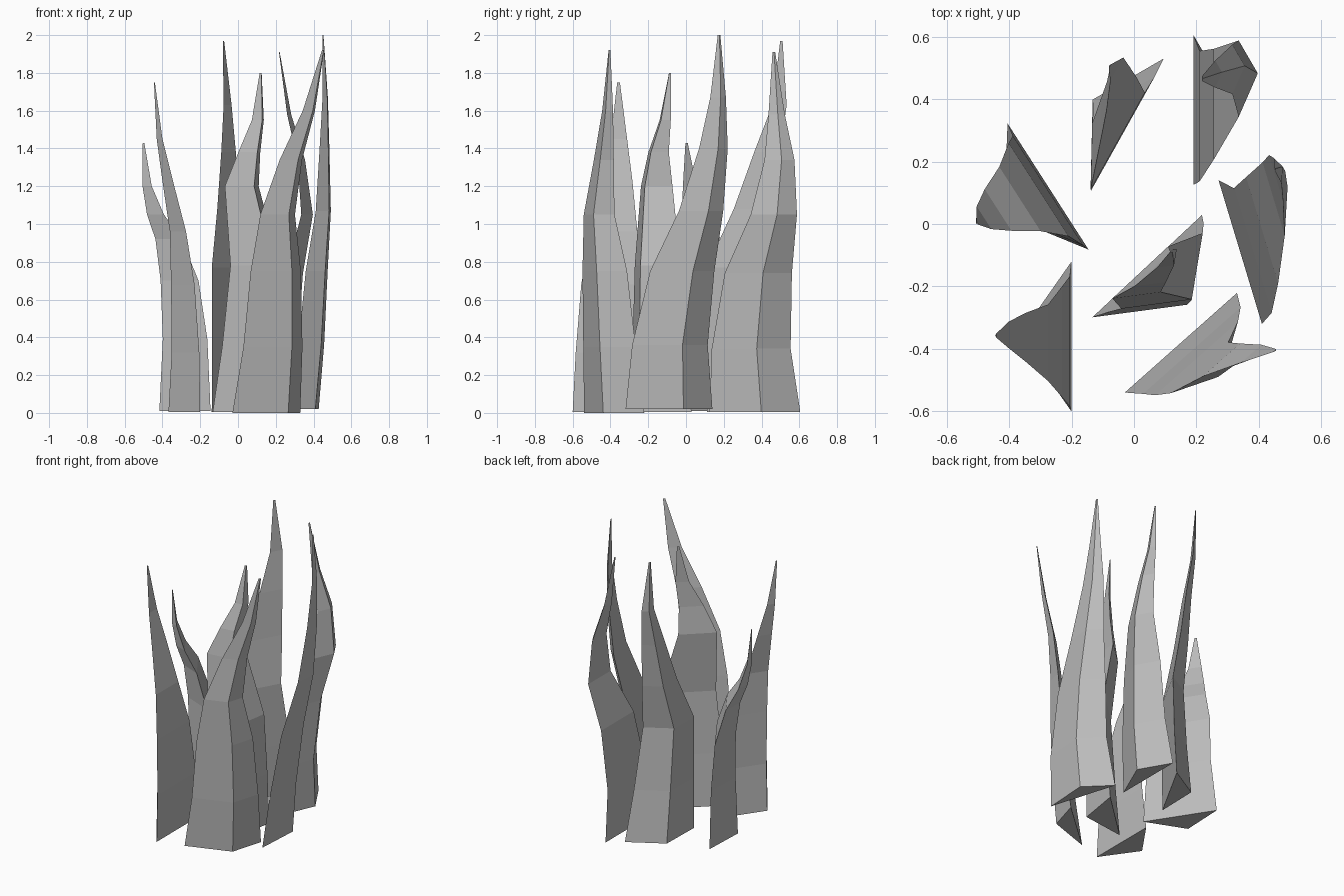
import bpy
import bmesh
import math
from mathutils import Vector

default_cube = bpy.data.objects.get("Cube")
if default_cube:
    bpy.data.objects.remove(default_cube, do_unlink=True)

# One plain grey for every blade
grey = bpy.data.materials.new("stone grey")
grey.use_nodes = True
colour = (0.5, 0.5, 0.5, 1)
grey.diffuse_color = colour
grey.node_tree.nodes["Principled BSDF"].inputs["Base Color"].default_value = colour

BASE_WIDTH = 0.48
TAPER = (1, 0.87, 0.74, 0.51, 0.33, 0.18, 0.03)


def build_blade(name, heading, depth, skew, path):
    """Loft a tapering triangular section along the middle of the flat face.

    heading: direction of the flat face in degrees; the ridge lies to its right.
    depth, skew: ridge position relative to the section's width.
    path: (x, y, z) for each ring, from the foot to the tip.
    """
    angle = math.radians(heading)
    along = Vector((math.cos(angle), math.sin(angle), 0))
    outward = Vector((along.y, -along.x, 0))
    bm = bmesh.new()
    rings = []
    for point, taper in zip(path, TAPER):
        middle, width = Vector(point), BASE_WIDTH * taper
        corners = (
            middle - along * width / 2,
            middle + (outward * depth + along * skew) * width,
            middle + along * width / 2,
        )
        rings.append([bm.verts.new(corner) for corner in corners])
    # Side walls between neighbouring rings
    for lower, upper in zip(rings, rings[1:]):
        for i in range(len(lower)):
            j = (i + 1) % len(lower)
            bm.faces.new((lower[i], lower[j], upper[j], upper[i]))
    # Foot and tip caps
    bm.faces.new(reversed(rings[0]))
    bm.faces.new(rings[-1])
    bmesh.ops.recalc_face_normals(bm, faces=bm.faces)
    mesh = bpy.data.meshes.new(name)
    bm.to_mesh(mesh)
    bm.free()
    mesh.materials.append(grey)
    blade = bpy.data.objects.new(name, mesh)
    bpy.context.collection.objects.link(blade)
    return blade


# Short blade curling outward on the right side
build_blade("right_blade", -57.3, 0.35, 0, [
    (-.275, .12, .01), (-.275, .107, .39), (-.305, .11, .7), (-.365, .08, .92),
    (-.435, .045, 1.05), (-.48, .02, 1.2), (-.5, .003, 1.43)])

# Blade at the front right corner
build_blade("front_right_blade", -90, 0.35, 0, [
    (-.2, -.36, .005), (-.205, -.375, .32), (-.23, -.377, .68), (-.275, -.38, .96),
    (-.345, -.363, 1.23), (-.4, -.355, 1.45), (-.44, -.357, 1.75)])

# Tall blade at the back
build_blade("back_blade", -119.2, 0.28, -0.03, [
    (-.022, .32, .005), (-.035, .29, .35), (-.052, .265, .77), (-.05, .36, 1.08),
    (-.05, .43, 1.38), (-.055, .495, 1.63), (-.077, .505, 1.97)])

# Bowed blade at the back left corner
build_blade("back_left_blade", 90, 0.25, 0.07, [
    (.19, .365, .005), (.21, .345, .34), (.255, .383, .74), (.335, .465, 1.05),
    (.315, .495, 1.34), (.26, .48, 1.58), (.217, .465, 1.91)])

# Tallest blade on the left side
build_blade("left_blade", 106.8, 0.22, 0.1, [
    (.34, -.09, .02), (.38, -.085, .36), (.41, -.02, .75), (.447, .08, 1.07),
    (.455, .145, 1.4), (.46, .17, 1.67), (.45, .175, 2)])

# Wavy blade in the middle
build_blade("centre_blade", 43, 0.37, 0.02, [
    (.042, -.135, .005), (.07, -.14, .36), (.09, -.15, .78), (.02, -.155, 1.2),
    (.06, -.145, 1.38), (.105, -.11, 1.55), (.12, -.085, 1.8)])

# Blade at the front sweeping to the left
build_blade("front_blade", 41.6, 0.25, 0.1, [
    (.15, -.38, 0), (.185, -.405, .35), (.2, -.43, .75), (.21, -.46, 1.05),
    (.28, -.435, 1.34), (.375, -.415, 1.6), (.45, -.405, 1.92)])
